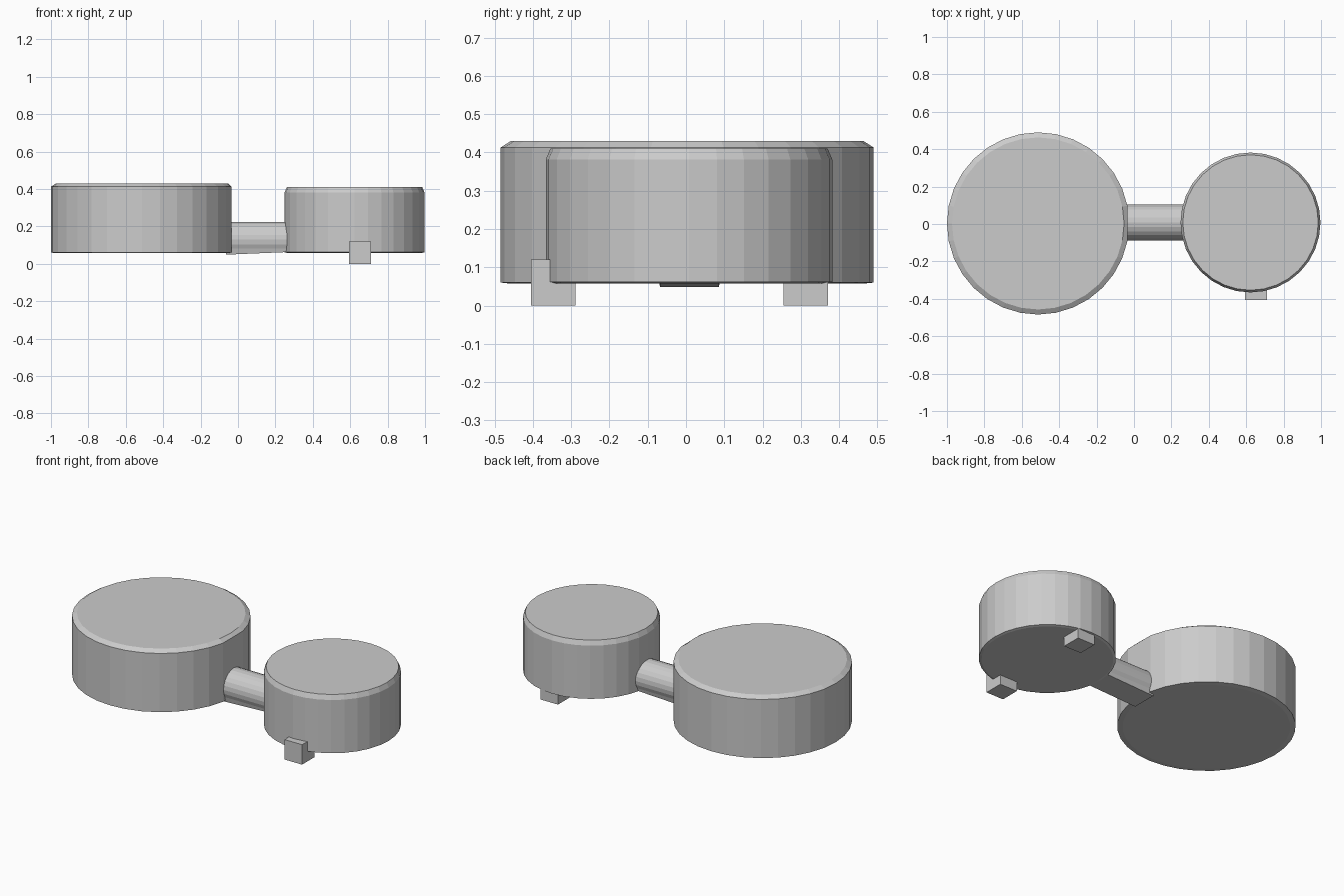
import bpy, bmesh, math

if "Cube" in bpy.data.objects:
    bpy.data.objects.remove(bpy.data.objects["Cube"])


def finish(name, bm):
    bmesh.ops.recalc_face_normals(bm, faces=bm.faces)
    mesh = bpy.data.meshes.new(name)
    bm.to_mesh(mesh)
    bm.free()
    obj = bpy.data.objects.new(name, mesh)
    bpy.context.collection.objects.link(obj)
    return obj


def drum(name, cx, cy, profile, sides=32, max_x=None):
    """Stacked rings of (radius, z), capped at both ends."""
    bm = bmesh.new()
    rings = []
    for r, z in profile:
        ring = []
        for i in range(sides):
            a = 2 * math.pi * i / sides
            x = cx + r * math.cos(a)
            if max_x is not None:
                x = min(x, max_x)
            ring.append(bm.verts.new((x, cy + r * math.sin(a), z)))
        rings.append(ring)
    for lo, hi in zip(rings, rings[1:]):
        for i in range(sides):
            j = (i + 1) % sides
            bm.faces.new((lo[i], lo[j], hi[j], hi[i]))
    bm.faces.new(rings[0])
    bm.faces.new(rings[-1])
    return finish(name, bm)


def box(name, lo, hi):
    bm = bmesh.new()
    bmesh.ops.create_cube(bm, size=1)
    for v in bm.verts:
        v.co = [(a + b) / 2 + c * (b - a) for a, b, c in zip(lo, hi, v.co)]
    return finish(name, bm)


# Large drum, flattened where the neck joins
drum("large_drum", -0.513, 0.003,
     [(0.458, 0.057), (0.487, 0.06), (0.487, 0.413), (0.46, 0.43)], max_x=-0.035)

# Small drum with chamfered top rim
drum("small_drum", 0.623, 0.008,
     [(0.36, 0.058), (0.374, 0.062), (0.374, 0.382), (0.362, 0.41)])

# Neck: round bar with a flat, slightly sloping underside
bm = bmesh.new()
n = 24
ends = []
for x, floor in ((-0.065, 0.049), (0.29, 0.064)):
    ring = []
    for i in range(n):
        a = 2 * math.pi * i / n
        y, z = 0.096 * math.cos(a), 0.129 + 0.096 * math.sin(a)
        if z < 0.075:
            y, z = math.copysign(min(abs(y), 0.078), y) * 1.2, floor
            y = max(-0.077, min(0.077, y))
        ring.append(bm.verts.new((x, 0.009 + y, z)))
    ends.append(ring)
for i in range(n):
    j = (i + 1) % n
    bm.faces.new((ends[0][i], ends[0][j], ends[1][j], ends[1][i]))
for ring in ends:
    bm.faces.new(ring)
finish("neck", bm)

# Feet under the small drum
for label, y0, y1 in (("front_foot", -0.405, -0.288), ("back_foot", 0.254, 0.371)):
    box(label, (0.593, y0, 0.0), (0.71, y1, 0.12))
